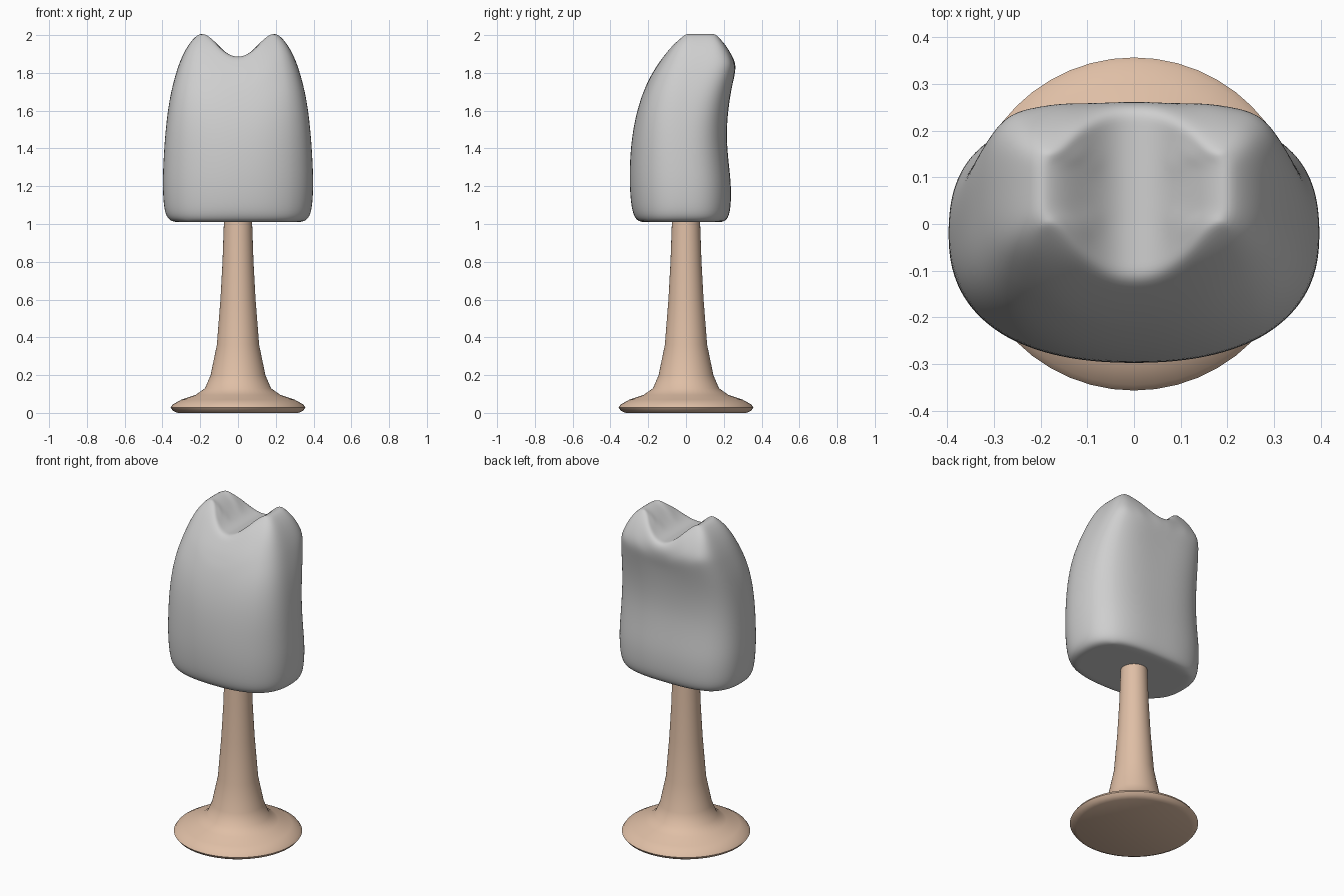
import bpy, bmesh, math

if "Cube" in bpy.data.objects:
    bpy.data.objects.remove(bpy.data.objects["Cube"])


def material(name, rgb):
    m = bpy.data.materials.new(name)
    m.diffuse_color = (*rgb, 1)
    m.use_nodes = True
    m.node_tree.nodes["Principled BSDF"].inputs["Base Color"].default_value = m.diffuse_color
    return m


def finish(name, bm, mat, levels):
    bmesh.ops.recalc_face_normals(bm, faces=bm.faces)
    me = bpy.data.meshes.new(name)
    bm.to_mesh(me)
    bm.free()
    me.materials.append(mat)
    me.shade_smooth()
    ob = bpy.data.objects.new(name, me)
    bpy.context.collection.objects.link(ob)
    if levels:
        sub = ob.modifiers.new("Smooth", 'SUBSURF')
        sub.levels = sub.render_levels = levels
    return ob


grey = material("light grey", (0.62, 0.62, 0.62))
tan = material("warm tan", (0.74, 0.52, 0.38))

# Crown silhouette: height, half width, front y, back y, corner squareness front / back
LAYERS = [
    (1.01, 0.345, -0.245, 0.200, 2.5, 3.0),
    (1.03, 0.375, -0.270, 0.222, 2.4, 2.9),
    (1.08, 0.393, -0.289, 0.237, 2.3, 2.8),
    (1.20, 0.400, -0.299, 0.240, 2.3, 2.8),
    (1.32, 0.396, -0.298, 0.226, 2.3, 2.8),
    (1.45, 0.388, -0.288, 0.214, 2.4, 2.9),
    (1.58, 0.375, -0.266, 0.219, 2.6, 3.1),
    (1.70, 0.355, -0.228, 0.237, 2.9, 3.5),
    (1.80, 0.328, -0.178, 0.260, 3.2, 4.0),
    (1.85, 0.311, -0.146, 0.264, 3.5, 4.5),
    (1.90, 0.290, -0.110, 0.240, 4.0, 5.0),
    (1.96, 0.256, -0.062, 0.205, 5.0, 6.0),
    (2.01, 0.208, -0.005, 0.160, 7.0, 7.0),
]


def sample(z, col):
    for a, b in zip(LAYERS, LAYERS[1:]):
        if z <= b[0]:
            t = max(0, (z - a[0]) / (b[0] - a[0]))
            return a[col] + t * (b[col] - a[col])
    return LAYERS[-1][col]


NU, NV, NW = 14, 10, len(LAYERS) - 1


def crown_point(i, j, k):
    u, v = 2 * i / NU - 1, 2 * j / NV - 1
    zn, w, _, _, n_front, n_back = LAYERS[k]
    # saddle between the two ridges, fading out downwards
    z_top = 1.885 + 0.125 * (0.5 - 0.5 * math.cos(math.pi * u)) ** 1.15
    z = zn if zn < 1.4 else 1.4 + (zn - 1.4) / 0.61 * (z_top - 1.4)
    # round the square section
    n = n_front if v < 0 else n_back
    r = (abs(u) ** n + abs(v) ** n) ** (1 / n)
    s = max(abs(u), abs(v)) / r if r else 1
    f, b = sample(z, 2), sample(z, 3)
    return (u * s * w, (f + b) / 2 + v * s * (b - f) / 2, z)


# Crown: closed grid box shaped by the silhouettes
bm = bmesh.new()
cache = {}


def vert(key):
    if key not in cache:
        cache[key] = bm.verts.new(crown_point(*key))
    return cache[key]


size = (NU, NV, NW)
for axis in range(3):
    p, q = (axis + 1) % 3, (axis + 2) % 3
    for end in (0, size[axis]):
        for a in range(size[p]):
            for b in range(size[q]):
                quad = []
                for da, db in ((0, 0), (1, 0), (1, 1), (0, 1)):
                    key = [0, 0, 0]
                    key[axis], key[p], key[q] = end, a + da, b + db
                    quad.append(vert(tuple(key)))
                bm.faces.new(quad)
finish("crown", bm, grey, 2)

# Pin and flared foot: one turned profile
PROFILE = [(0.32, 0.0), (0.345, 0.012), (0.357, 0.028), (0.345, 0.045),
           (0.30, 0.07), (0.225, 0.095), (0.175, 0.13), (0.145, 0.20),
           (0.112, 0.36), (0.093, 0.60), (0.082, 0.80), (0.075, 1.0), (0.072, 1.10)]
SIDES = 48
bm = bmesh.new()
rings = [[bm.verts.new((r * math.cos(2 * math.pi * s / SIDES),
                        r * math.sin(2 * math.pi * s / SIDES), z))
          for s in range(SIDES)] for r, z in PROFILE]
for lo, hi in zip(rings, rings[1:]):
    for s in range(SIDES):
        t = (s + 1) % SIDES
        bm.faces.new((lo[s], lo[t], hi[t], hi[s]))
bm.faces.new(rings[0][::-1])
bm.faces.new(rings[-1])
pin = finish("pin_and_foot", bm, tan, 0)
bpy.context.view_layer.objects.active = pin
pin.select_set(True)
bpy.ops.object.shade_smooth_by_angle(angle=math.radians(50))
